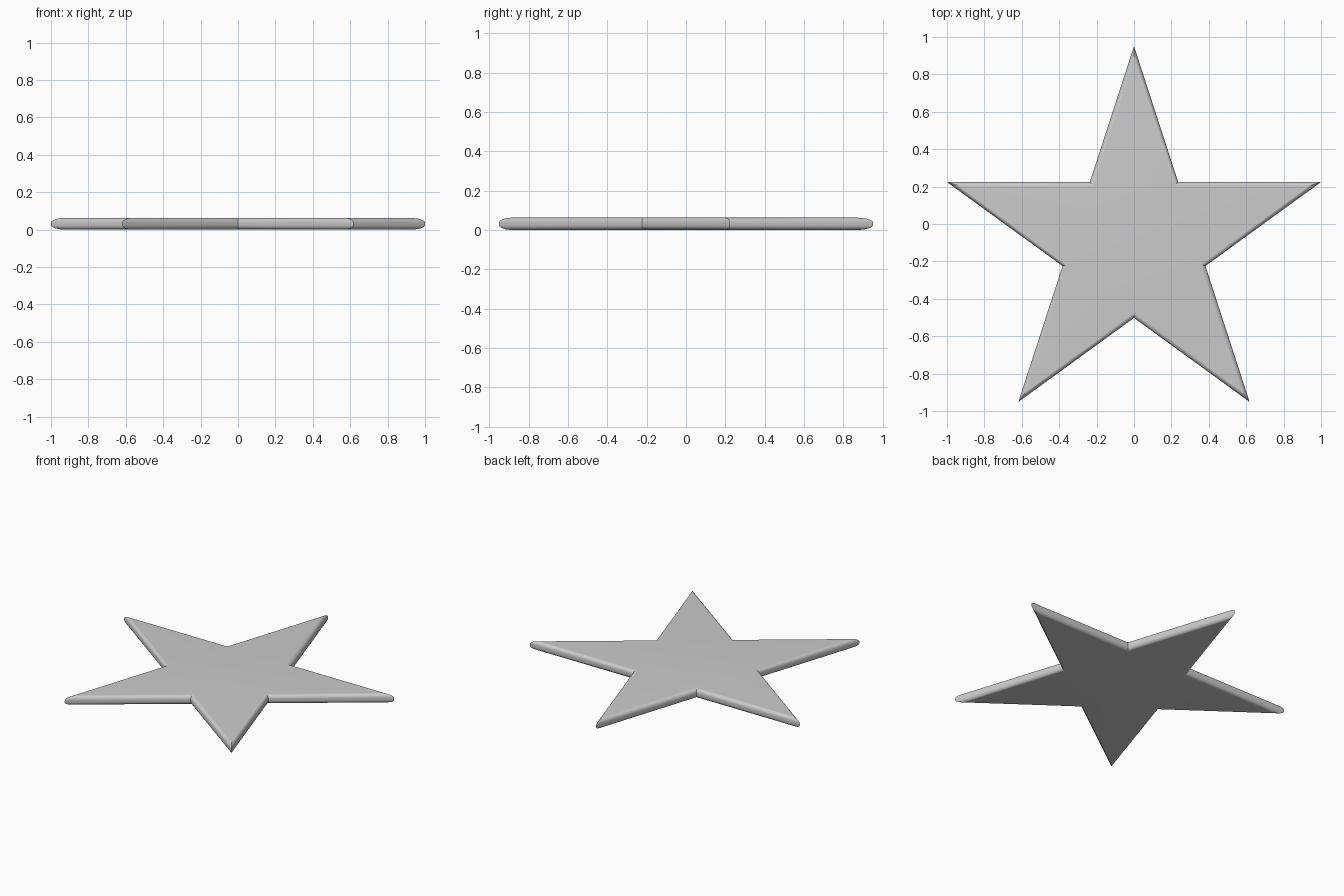
import bpy, bmesh
from math import sin, cos, pi, radians

if "Cube" in bpy.data.objects:
    bpy.data.objects.remove(bpy.data.objects["Cube"])

HEIGHT, ROUND = 0.062, 0.025          # thickness and edge radius
R = 1 / cos(radians(18))              # tip radius for a 2-unit span
r = R * cos(radians(72)) / cos(radians(36))
EDGE = R * sin(radians(18))           # distance of every edge line from the centre
CY = R * (1 - cos(radians(36))) / -2  # centres the star on y
SEG = 8

# Regular five-pointed outline
outline = [((R, r)[i % 2] * sin(i * pi / 5), (R, r)[i % 2] * cos(i * pi / 5))
           for i in range(10)]

# Rounded rim profile: (inset, z), bottom to top
quarter = [(ROUND * (1 - sin(a)), ROUND * (1 - cos(a)))
           for a in (pi / 2 * k / SEG for k in range(SEG + 1))]
profile = quarter + [(d, HEIGHT - z) for d, z in reversed(quarter)]

bm = bmesh.new()
rings = []
for d, z in profile:
    s = 1 - d / EDGE                  # scaling insets all edges equally
    rings.append([bm.verts.new((x * s, y * s + CY, z)) for x, y in outline])
for a, b in zip(rings, rings[1:]):
    for i in range(10):
        j = (i + 1) % 10
        bm.faces.new((a[i], a[j], b[j], b[i]))

# Flat faces: a central pentagon plus five points on each side
for ring in (rings[0], rings[-1]):
    bm.faces.new(ring[1::2])
    for i in range(0, 10, 2):
        bm.faces.new((ring[i - 1], ring[i], ring[i + 1]))
bmesh.ops.recalc_face_normals(bm, faces=bm.faces)

mesh = bpy.data.meshes.new("star")
bm.to_mesh(mesh)
bm.free()
star = bpy.data.objects.new("star", mesh)
bpy.context.collection.objects.link(star)
bpy.context.view_layer.objects.active = star
star.select_set(True)
bpy.ops.object.shade_smooth_by_angle(angle=radians(30))
